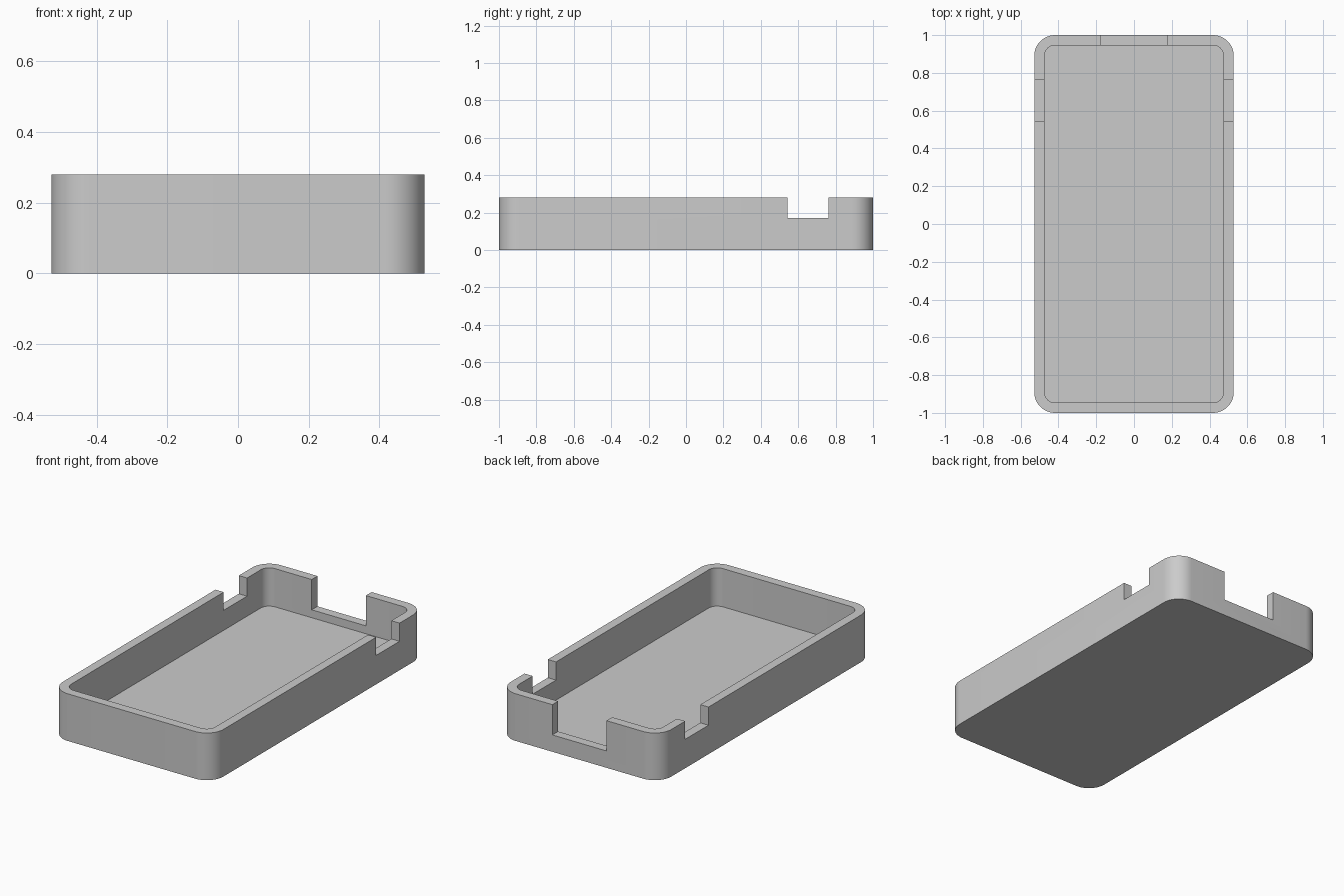
import bpy
import bmesh
from math import sin, cos, pi, radians

if "Cube" in bpy.data.objects:
    bpy.data.objects.remove(bpy.data.objects["Cube"])

# Overall sizes
HALF_X, HALF_Y, HEIGHT = 0.528, 1.0, 0.28
WALL, FLOOR, RADIUS = 0.054, 0.053, 0.11

grey = bpy.data.materials.new("plain grey")
grey.use_nodes = True
COLOUR = (0.6, 0.6, 0.6, 1)
grey.diffuse_color = COLOUR
grey.node_tree.nodes["Principled BSDF"].inputs["Base Color"].default_value = COLOUR


def rounded_block(name, hx, hy, radius, z0, z1, steps=12):
    """Upright prism with rounded vertical corners."""
    bm = bmesh.new()
    ring = []
    for corner, (sx, sy) in enumerate([(1, 1), (-1, 1), (-1, -1), (1, -1)]):
        for i in range(steps + 1):
            a = (corner + i / steps) * pi / 2
            ring.append(bm.verts.new((sx * (hx - radius) + radius * cos(a),
                                      sy * (hy - radius) + radius * sin(a), z0)))
    base = bm.faces.new(ring)
    top = bmesh.ops.extrude_face_region(bm, geom=[base])
    bmesh.ops.translate(bm, vec=(0, 0, z1 - z0),
                        verts=[v for v in top["geom"] if isinstance(v, bmesh.types.BMVert)])
    bmesh.ops.recalc_face_normals(bm, faces=bm.faces)
    return finish(name, bm)


def box(name, x, y, z):
    """Box from (low, high) pairs."""
    bm = bmesh.new()
    bmesh.ops.create_cube(bm, size=1)
    for v in bm.verts:
        v.co = [pair[c > 0] for pair, c in zip((x, y, z), v.co)]
    return finish(name, bm)


def finish(name, bm):
    mesh = bpy.data.meshes.new(name)
    bm.to_mesh(mesh)
    bm.free()
    mesh.materials.append(grey)
    obj = bpy.data.objects.new(name, mesh)
    bpy.context.collection.objects.link(obj)
    return obj


# Solid body, then the cavity and the wall notches to cut away
tray = rounded_block("tray", HALF_X, HALF_Y, RADIUS, 0, HEIGHT)
above = HEIGHT + 0.1
cutters = [
    rounded_block("cavity_cutter", HALF_X - WALL, HALF_Y - WALL, RADIUS - WALL, FLOOR, above),
    box("side_notch_cutter", (-0.7, 0.7), (0.543, 0.762), (0.172, above)),
    box("back_notch_cutter", (-0.178, 0.178), (0.8, 1.2), (0.1, above)),
]

bpy.ops.object.select_all(action="DESELECT")
bpy.context.view_layer.objects.active = tray
tray.select_set(True)
for cutter in cutters:
    cutter.hide_render = True
    mod = tray.modifiers.new(cutter.name, "BOOLEAN")
    mod.operation, mod.solver, mod.object = "DIFFERENCE", "EXACT", cutter
    bpy.ops.object.modifier_apply(modifier=mod.name)
    bpy.data.objects.remove(cutter)

# Smooth corners, crisp edges
bpy.ops.object.shade_smooth_by_angle(angle=radians(30))
